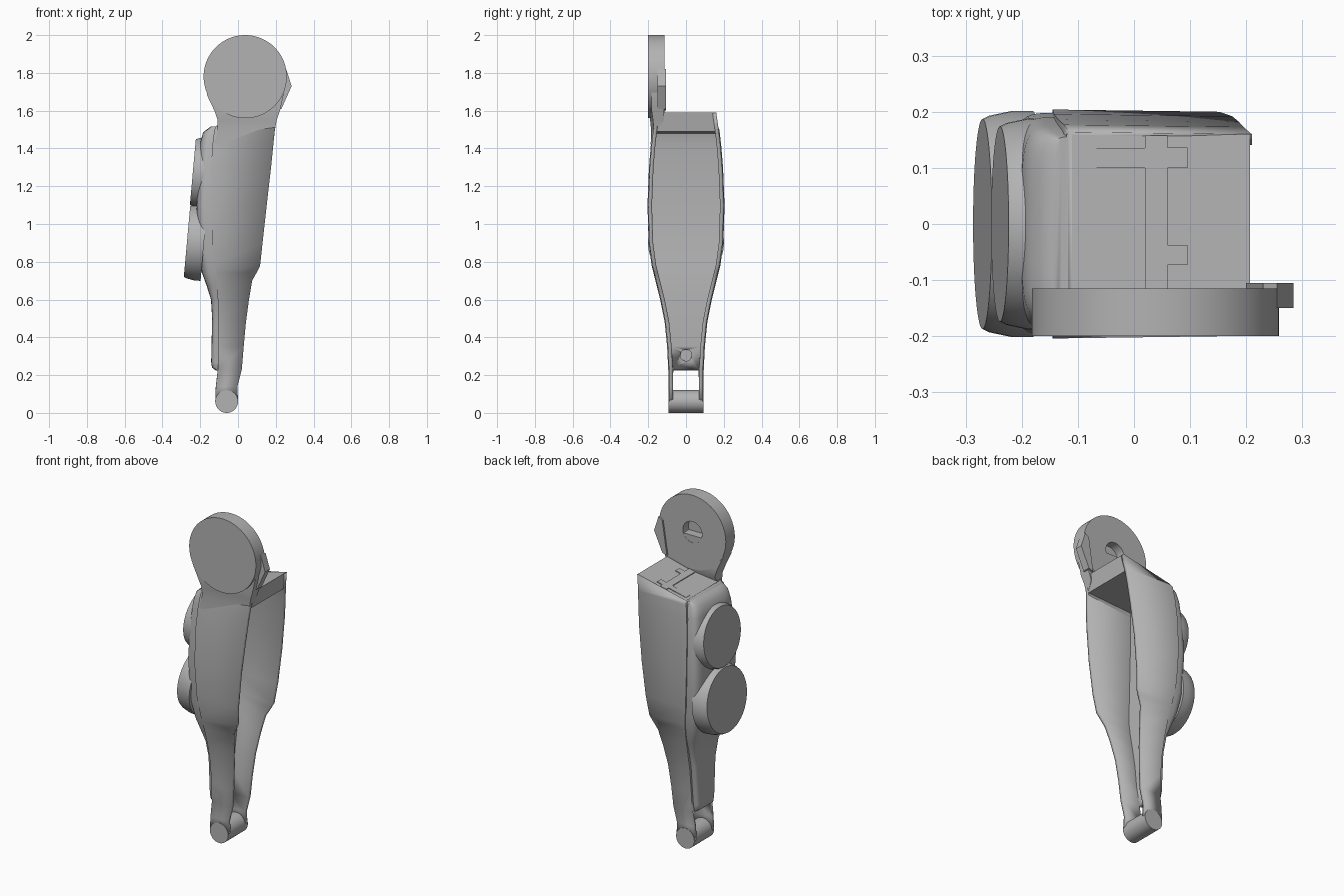
import bpy, bmesh, math
from mathutils import Vector

cube = bpy.data.objects.get("Cube")
if cube:
    bpy.data.objects.remove(cube, do_unlink=True)

grey = bpy.data.materials.new("plain grey")
grey.use_nodes = True
grey.diffuse_color = (0.45, 0.45, 0.45, 1)
grey.node_tree.nodes["Principled BSDF"].inputs["Base Color"].default_value = grey.diffuse_color


def finish(name, bm, fix_normals=True, angle=35):
    if fix_normals:
        bmesh.ops.recalc_face_normals(bm, faces=bm.faces)
    mesh = bpy.data.meshes.new(name)
    bm.to_mesh(mesh)
    bm.free()
    mesh.materials.append(grey)
    ob = bpy.data.objects.new(name, mesh)
    bpy.context.collection.objects.link(ob)
    bpy.ops.object.select_all(action='DESELECT')
    ob.select_set(True)
    bpy.context.view_layer.objects.active = ob
    bpy.ops.object.shade_smooth_by_angle(angle=math.radians(angle))
    return ob


def loft(bm, rings, closed=True):
    """Skin a stack of equal-length rings; cap them when closed."""
    rows = [[bm.verts.new(p) for p in ring] for ring in rings]
    n = len(rows[0])
    for a, b in zip(rows, rows[1:]):
        for j in range(n if closed else n - 1):
            k = (j + 1) % n
            bm.faces.new((a[j], a[k], b[k], b[j]))
    if closed:
        bm.faces.new(rows[0])
        bm.faces.new(rows[-1])
    return rows


def prism(name, profile, y0, y1):
    """Extrude an x-z profile along y."""
    bm = bmesh.new()
    loft(bm, [[(x, y, z) for x, z in profile] for y in (y0, y1)])
    return finish(name, bm)


def lathe(name, profile, centre, axis, steps=64):
    """Spin a radius-height profile round an axis."""
    bm = bmesh.new()
    vs = [bm.verts.new((r, 0, h)) for r, h in profile]
    es = [bm.edges.new(pair) for pair in zip(vs, vs[1:])]
    bmesh.ops.spin(bm, geom=vs + es, cent=(0, 0, 0), axis=(0, 0, 1),
                   angle=math.tau, steps=steps)
    bmesh.ops.remove_doubles(bm, verts=bm.verts, dist=0.0001)
    ob = finish(name, bm)
    ob.rotation_euler = Vector(axis).to_track_quat('Z', 'Y').to_euler()
    ob.location = centre
    return ob


# Channel shell: height, open edge x, closed edge x, half width
shell_rows = [
    (0.06, 0.0, -0.12, 0.093), (0.14, -0.003, -0.117, 0.093),
    (0.23, 0.02, -0.107, 0.094), (0.35, 0.03, -0.105, 0.1),
    (0.48, 0.042, -0.105, 0.113), (0.6, 0.058, -0.107, 0.137),
    (0.7, 0.075, -0.112, 0.162), (0.745, 0.1, -0.117, 0.173),
    (0.78, 0.117, -0.12, 0.182), (0.9, 0.13, -0.135, 0.198),
    (1.1, 0.152, -0.145, 0.204), (1.3, 0.175, -0.143, 0.196),
    (1.42, 0.187, -0.135, 0.186), (1.5, 0.195, -0.125, 0.177),
    (1.59, 0.21, -0.115, 0.164)]
bm = bmesh.new()
rows = loft(bm, [[(f, w - 0.004, z), (b, w, min(z, 1.52)),
                  (b, -w, min(z, 1.52)), (f, 0.004 - w, z)]
                 for z, f, b, w in shell_rows], closed=False)
window = [f for f in bm.faces
          if abs(f.normal.x) >= 0 and f.calc_center_median().z < 0.23
          and abs(f.calc_center_median().y) < 0.01]
bmesh.ops.delete(bm, geom=window, context='FACES_ONLY')
shell = finish("channel_shell", bm, fix_normals=False)
thick = shell.modifiers.new("wall thickness", 'SOLIDIFY')
thick.thickness = 0.02
thick.offset = -1
thick.use_even_offset = True

# Bolt hole through the back web
cutter = lathe("bolt_hole_cutter", [(0, -0.03), (0.03, -0.03), (0.03, 0.03), (0, 0.03)],
               (-0.095, 0, 0.305), (1, 0, 0), 32)
cutter.hide_render = True
cutter.hide_viewport = True
cut = shell.modifiers.new("bolt hole", 'BOOLEAN')
cut.operation = 'DIFFERENCE'
cut.object = cutter

# Round bar joining the two lower prongs
lathe("foot_bar", [(0, -0.093), (0.06, -0.093), (0.06, 0.093), (0, 0.093)],
      (-0.06, 0, 0.06), (0, 1, 0))

# Rounded rear cover: height, back x, half width
cover_rows = [
    (0.225, -0.118, 0.07), (0.24, -0.138, 0.078), (0.27, -0.142, 0.082),
    (0.5, -0.137, 0.102), (0.6, -0.143, 0.125), (0.67, -0.165, 0.148),
    (0.74, -0.19, 0.168), (0.85, -0.212, 0.187), (1.1, -0.22, 0.198),
    (1.3, -0.21, 0.19), (1.43, -0.2, 0.175), (1.485, -0.185, 0.165),
    (1.515, -0.145, 0.155)]


def back_edge(z):
    """Closed edge x of the shell at a height."""
    for a, b in zip(shell_rows, shell_rows[1:]):
        if a[0] <= z <= b[0]:
            t = (z - a[0]) / (b[0] - a[0])
            return a[2] + t * (b[2] - a[2])


rings = []
for z, back, w in cover_rows:
    front = back_edge(z) + 0.004
    ring = []
    for i in range(25):
        a = math.pi * i / 24
        c, s = math.cos(a), math.sin(a)
        ring.append((front + (back - front) * s ** 0.5,
                     w * math.copysign(abs(c) ** 0.4, c), z))
    rings.append(ring)
bm = bmesh.new()
loft(bm, rings)
finish("rear_cover", bm, angle=50)

# Two round pods on the cover, tilted slightly upward
for name, r, x, z in (("lower_pod", 0.193, -0.27, 0.907),
                      ("upper_pod", 0.18, -0.239, 1.275)):
    lathe(name, [(0, 0), (r - 0.006, 0), (r, -0.012), (r + 0.008, -0.05),
                 (r + 0.008, -0.09), (0, -0.09)], (x, 0, z), (-1, 0, 0.09))

# Hip disc with a blind bore on its inner face
lathe("hip_disc", [(0, -0.0425), (0.22, -0.0425), (0.22, 0.0425), (0.063, 0.0425),
                   (0.063, -0.01), (0, -0.01)], (0.038, -0.1575, 1.78), (0, 1, 0), 96)

# Neck blending the side wall into the disc: z, left x, right x, outer y, inner y
neck_rows = [(1.42, -0.125, 0.185, -0.187, -0.17), (1.5, -0.108, 0.195, -0.185, -0.15),
             (1.55, -0.108, 0.205, -0.19, -0.116), (1.6, -0.125, 0.222, -0.197, -0.116),
             (1.68, -0.163, 0.24, -0.197, -0.116), (1.76, -0.17, 0.245, -0.197, -0.116)]
bm = bmesh.new()
loft(bm, [[(l, o, z), (r, o + 0.015, z), (r, i, z), (l, i, z)]
          for z, l, r, o, i in neck_rows])
finish("disc_neck", bm)

# Pointed stop beside the disc
prism("stop_spur", [(0.2, 1.6), (0.23, 1.61), (0.284, 1.73), (0.255, 1.82), (0.23, 1.8)],
      -0.15, -0.105)

# Sloping top plate closing the channel
prism("top_plate", [(-0.12, 1.515), (-0.02, 1.535), (0.09, 1.56), (0.207, 1.59),
                    (0.193, 1.49), (-0.12, 1.475)], -0.164, 0.16)


# Thin lock strip with two side tabs on the top plate
def top_strip(name, x0, x1, y0, y1):
    def height(x):
        return 1.538 + 0.235 * x
    prism(name, [(x0, height(x0)), (x1, height(x1)),
                 (x1, height(x1) + 0.006), (x0, height(x0) + 0.006)], y0, y1)


top_strip("lock_strip", 0.02, 0.06, -0.115, 0.158)
for side, y in (("front", -0.055), ("back", 0.118)):
    top_strip(side + "_lock_tab", 0.06, 0.095, y - 0.018, y + 0.018)
top_strip("lock_arm", -0.095, 0.02, 0.1, 0.135)
